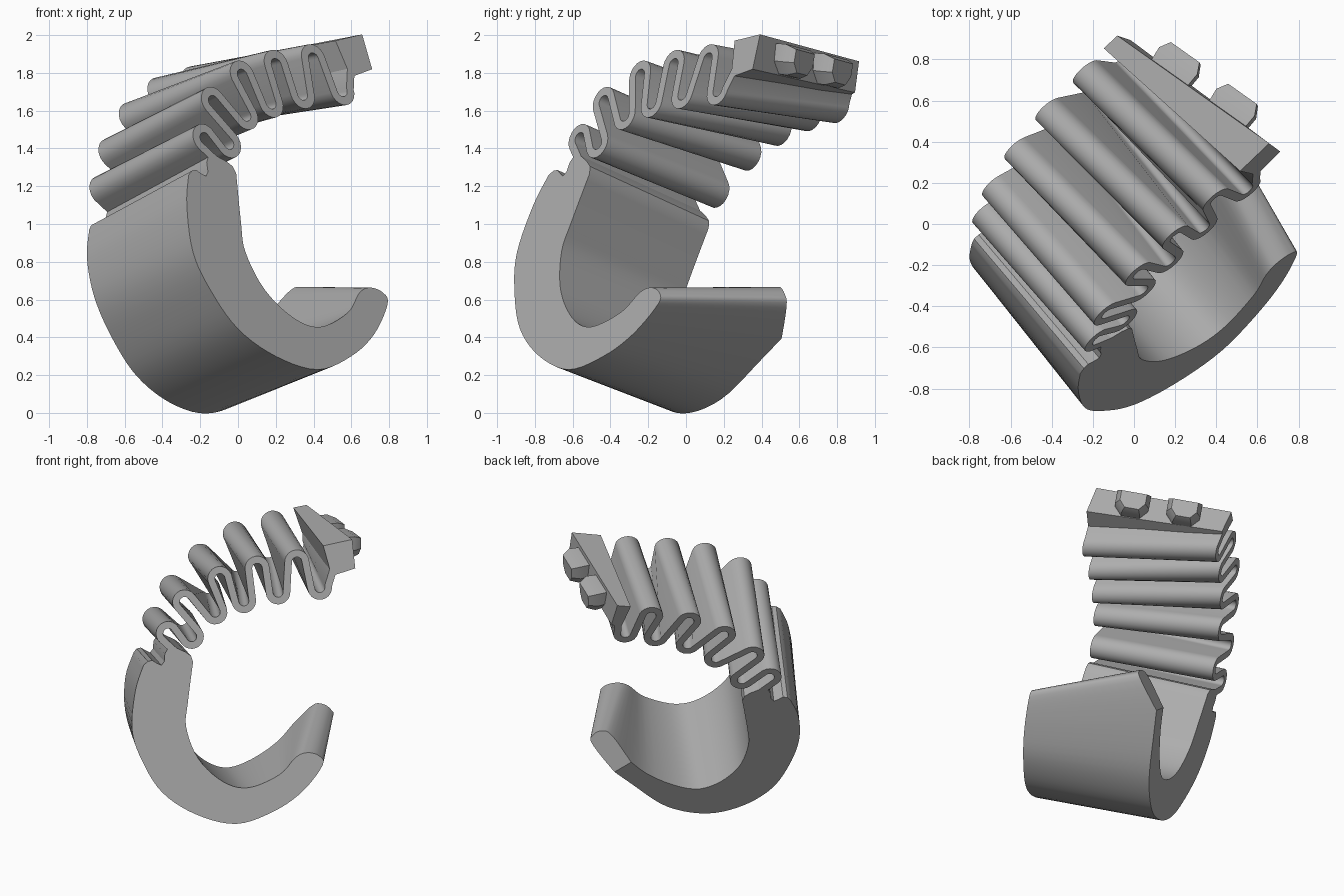
import bpy
import bmesh
import math
from mathutils import Vector, Matrix

cube = bpy.data.objects.get("Cube")
if cube:
    bpy.data.objects.remove(cube, do_unlink=True)

# One plain grey
grey = bpy.data.materials.new("plain_grey")
grey.use_nodes = True
colour = (0.42, 0.42, 0.42, 1)
grey.diffuse_color = colour
grey.node_tree.nodes["Principled BSDF"].inputs["Base Color"].default_value = colour

# Tilted frame: u and v lie in the profile plane, n runs across the width
N = Vector((0.61, -0.72, 0.33)).normalized()
U = Vector((-N.y, N.x, 0)).normalized()
V = N.cross(U)
FRAME = Matrix((U, V, N)).transposed()
NEAR, FAR = 0.78, -0.095


def world(points, depth):
    return [FRAME @ Vector((p[0], p[1], depth)) for p in points]


def loft(name, rings, cut=None):
    """Skin equal-length outlines and cap both ends."""
    bm = bmesh.new()
    loops = [[bm.verts.new(p) for p in ring] for ring in rings]
    count = len(loops[0])
    for a, b in zip(loops, loops[1:]):
        for i in range(count):
            j = (i + 1) % count
            bm.faces.new((a[i], a[j], b[j], b[i]))
    bm.faces.new(loops[0])
    bm.faces.new(loops[-1])
    if cut:
        geom = bm.verts[:] + bm.edges[:] + bm.faces[:]
        bmesh.ops.bisect_plane(bm, geom=geom, plane_co=cut[0], plane_no=cut[1],
                               clear_outer=True)
        rim = [e for e in bm.edges if e.is_boundary]
        bmesh.ops.holes_fill(bm, edges=rim)
    bmesh.ops.recalc_face_normals(bm, faces=bm.faces[:])
    mesh = bpy.data.meshes.new(name)
    bm.to_mesh(mesh)
    bm.free()
    mesh.materials.append(grey)
    obj = bpy.data.objects.new(name, mesh)
    bpy.context.collection.objects.link(obj)
    bpy.ops.object.select_all(action="DESELECT")
    obj.select_set(True)
    bpy.context.view_layer.objects.active = obj
    bpy.ops.object.shade_smooth_by_angle(angle=math.radians(32))
    return obj


def spline(points, steps=5):
    """Open Catmull-Rom curve through the points."""
    pts = [Vector(p) for p in points]
    pts = [pts[0]] + pts + [pts[-1]]
    out = []
    for a, b, c, d in zip(pts, pts[1:], pts[2:], pts[3:]):
        for k in range(steps):
            t = k / steps
            out.append(0.5 * (2 * b + (c - a) * t + (2 * a - 5 * b + 4 * c - d) * t ** 2
                              + (3 * b - a - 3 * c + d) * t ** 3))
    return out + [pts[-1]]


# Hook: outer side, round tip, inner side; then a shared notched top
hook_near = [(-.67, 1.06), (-.73, .89), (-.76, .63), (-.7, .42), (-.57, .2), (-.35, .045),
             (-.08, -.03), (.175, .045), (.37, .17), (.51, .34), (.49, .405), (.41, .43),
             (.33, .4), (.22, .29), (.01, .21), (-.16, .257), (-.32, .416), (-.396, .63),
             (-.38, .8), (-.337, 1.07)]
hook_far = [(-.66, 1.06), (-.72, .9), (-.73, .68), (-.67, .45), (-.56, .24), (-.37, .09),
            (-.13, .03), (.14, .11), (.38, .33), (.66, .62), (.67, .7), (.61, .74),
            (.53, .7), (.28, .42), (0, .27), (-.18, .3), (-.33, .45), (-.39, .65),
            (-.38, .8), (-.337, 1.07)]
notch = [(-.35, 1.11), (-.385, 1.137), (-.49, 1.19), (-.525, 1.13), (-.53, 1.08),
         (-.55, 1.055), (-.58, 1.07), (-.61, 1.09), (-.64, 1.085)]
chamfer_point = FRAME @ Vector((.495, .456, FAR))
chamfer_normal = FRAME @ Vector((.115, .144, -.26)).normalized()
loft("hook", [world(spline(hook_near) + notch, NEAR), world(spline(hook_far) + notch, FAR)],
     cut=(chamfer_point, chamfer_normal))


# Folded spring strip: half-round bends joined by straight walls
RADIUS, HALF = 0.058, 0.024


def bellows(start, peaks, end):
    pts = [Vector(p) for p in [start] + peaks + [end]]
    path = [pts[0]]
    for prev, tip, nxt in zip(pts, pts[1:], pts[2:]):
        axis = (tip - (prev + nxt) / 2).normalized()
        side = Vector((-axis.y, axis.x))
        if side.dot(nxt - prev) < 0:
            side.negate()
        centre = tip - axis * (RADIUS + HALF)
        for k in range(11):
            a = math.pi * k / 10
            path.append(centre + RADIUS * (axis * math.sin(a) - side * math.cos(a)))
    path.append(pts[-1])
    left, right = [], []
    for i, p in enumerate(path):
        d = (path[min(i + 1, len(path) - 1)] - path[max(i - 1, 0)]).normalized()
        off = Vector((-d.y, d.x)) * HALF
        left.append(p + off)
        right.append(p - off)
    return left + right[::-1]


peaks_near = [(-.56, 1.32), (-.29, 1.175), (-.43, 1.54), (-.14, 1.325), (-.165, 1.7),
              (.03, 1.385), (.104, 1.763), (.25, 1.433), (.375, 1.795), (.54, 1.454)]
peaks_far = [(-.58, 1.325), (-.27, 1.21), (-.455, 1.54), (-.088, 1.42), (-.25, 1.75),
             (.095, 1.548), (0, 1.9), (.3, 1.622), (.27, 1.97), (.5, 1.665)]
loft("folded_spring", [world(bellows((-.42, 1.11), peaks_near, (.625, 1.66)), NEAR),
                       world(bellows((-.42, 1.11), peaks_far, (.52, 1.84)), FAR)])

# Wedge-shaped end block
block_near = [(.56, 1.815), (.755, 1.85), (.77, 1.655), (.61, 1.61)]
block_far = [(.44, 1.99), (.53, 2.005), (.565, 1.83), (.5, 1.8)]
near_ring, far_ring = world(block_near, NEAR), world(block_far, FAR)
loft("end_block", [near_ring, far_ring])

# Two faceted studs on the outer face of the block
along = (far_ring[1] - near_ring[1]).normalized()
rise = (V - along * V.dot(along)).normalized()
out = along.cross(rise)
stud = [(-1, 1), (1, 1), (1, -.2), (.55, -1), (-.55, -1), (-1, -.2)]
near_mid = (near_ring[1] + near_ring[2]) / 2
far_mid = (far_ring[1] + far_ring[2]) / 2
for name, t in (("near_stud", .3), ("far_stud", .68)):
    base = near_mid.lerp(far_mid, t) - rise * .01
    rings = []
    for depth, size in ((-.02, .95), (.06, 1), (.115, .75)):
        rings.append([base + out * depth + along * (a * .115 * size) + rise * (h * .08 * size)
                      for a, h in stud])
    loft(name, rings)
